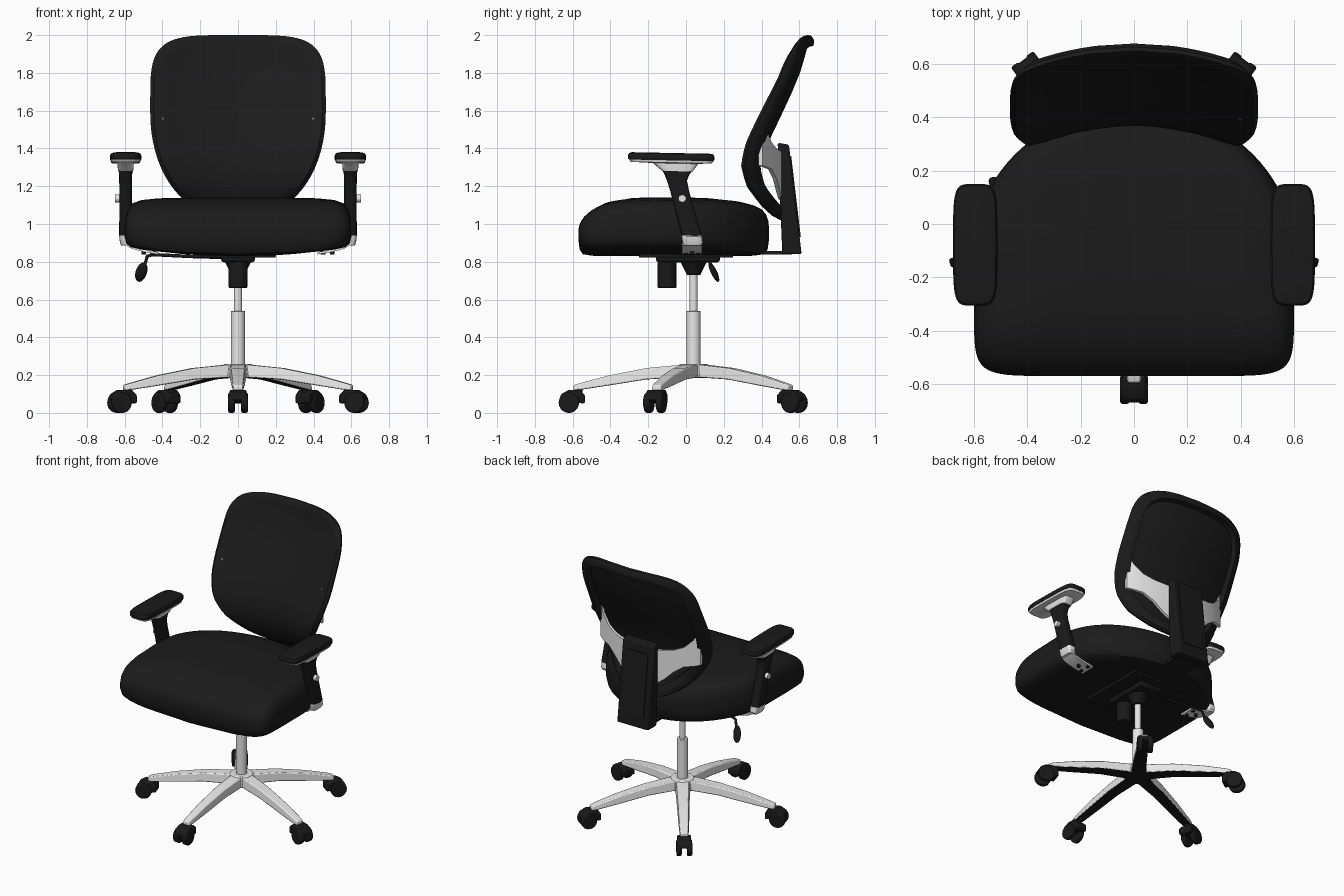
import bpy, bmesh
from math import cos, sin, pi, radians, copysign
from mathutils import Euler, Matrix, Vector

default_cube = bpy.data.objects.get("Cube")
if default_cube:
    bpy.data.objects.remove(default_cube, do_unlink=True)


def make_material(name, colour, roughness):
    material = bpy.data.materials.new(name)
    material.use_nodes = True
    material.diffuse_color = (*colour, 1)
    shader = material.node_tree.nodes["Principled BSDF"]
    shader.inputs["Base Color"].default_value = (*colour, 1)
    shader.inputs["Roughness"].default_value = roughness
    return material


fabric = make_material("black fabric", (.011, .011, .011), .9)
plastic = make_material("black plastic", (.01, .01, .01), .6)
silver = make_material("silver metal", (.8, .8, .8), .5)


def finish(name, bm, material, bevel=0, matrix=None, underside=None):
    """Clean the mesh, set smooth and sharp edges, and link the object."""
    bmesh.ops.remove_doubles(bm, verts=bm.verts, dist=.0002)
    bmesh.ops.recalc_face_normals(bm, faces=bm.faces)
    bm.normal_update()
    for face in bm.faces:
        face.smooth = True
        if underside and face.normal.z < -.6:
            face.material_index = 1
    for edge in bm.edges:
        edge.smooth = edge.calc_face_angle(0) < radians(38)
    mesh = bpy.data.meshes.new(name)
    bm.to_mesh(mesh)
    bm.free()
    mesh.materials.append(material)
    if underside:
        mesh.materials.append(underside)
    obj = bpy.data.objects.new(name, mesh)
    bpy.context.collection.objects.link(obj)
    if matrix:
        obj.matrix_world = matrix
    if bevel:
        modifier = obj.modifiers.new("Bevel", "BEVEL")
        modifier.width, modifier.segments = bevel, 2
        modifier.limit_method = "ANGLE"
    return obj


def loft(name, rings, material, **options):
    """Skin a list of equal rings and close both ends."""
    bm = bmesh.new()
    loops = [[bm.verts.new(p) for p in ring] for ring in rings]
    count = len(loops[0])
    for low, high in zip(loops, loops[1:]):
        for i in range(count):
            j = (i + 1) % count
            bm.faces.new((low[i], low[j], high[j], high[i]))
    bm.faces.new(loops[0])
    bm.faces.new(loops[-1])
    return finish(name, bm, material, **options)


def prism(name, profile, half_width, material, **options):
    """Extrude a (y, z) profile across x."""
    rings = [[(x, y, z) for y, z in profile] for x in (-half_width, half_width)]
    return loft(name, rings, material, **options)


def box(name, low, high, material, **options):
    (x0, y0, z0), (x1, y1, z1) = low, high
    rings = [[(x0, y0, z), (x1, y0, z), (x1, y1, z), (x0, y1, z)] for z in (z0, z1)]
    return loft(name, rings, material, **options)


def rod(name, start, end, r1, material, r2=None, **options):
    start, end = Vector(start), Vector(end)
    axis = end - start
    place = Matrix.Translation((start + end) / 2) @ axis.to_track_quat("Z", "Y").to_matrix().to_4x4()
    bm = bmesh.new()
    bmesh.ops.create_cone(bm, cap_ends=True, segments=32, radius1=r1,
                          radius2=r2 or r1, depth=axis.length, matrix=place)
    return finish(name, bm, material, **options)


def outline(n_low, n_high, count=72):
    """Unit superellipse with a different roundness in each half."""
    points = []
    for i in range(count):
        a = 2 * pi * i / count
        power = 2 / (n_high if sin(a) > 0 else n_low)
        points.append((copysign(abs(cos(a)) ** power, cos(a)),
                       copysign(abs(sin(a)) ** power, sin(a))))
    return points


def interpolate(table, t):
    for (a, u), (b, v) in zip(table, table[1:]):
        if t <= b:
            return u + (v - u) * max(0, (t - a) / (b - a))
    return table[-1][1]


# Seat cushion: square front with a falling nose, round rear, raised side hems
seat_layers = [(0, .83), (.5, .83), (.85, .832), (.95, .84), (.985, .865), (1, .92), (1, .98),
               (.992, 1.04), (.97, 1.082), (.93, 1.11), (.85, 1.127), (.7, 1.136), (.4, 1.14), (0, 1.14)]


def seat_point(u, v, s, z):
    u, v = u * s, v * s
    top, bottom = max(0, z - .95) / .19, max(0, .95 - z) / .11
    drop = .05 * v ** 3 if v > 0 else .11 * v ** 4
    return u * .6, -.1 + v * (.54 if v > 0 else .47), z - drop * top + .042 * u * u * bottom


seat_shape = outline(10, 2, 96)
loft("seat_cushion", [[seat_point(u, v, s, z) for u, v in seat_shape] for s, z in seat_layers], fabric)

# Backrest: curved shell with a raised rim behind and a thin panel
lean = [(1.02, .35), (1.09, .302), (1.2, .254), (1.31, .25), (1.42, .288),
        (1.58, .372), (1.77, .47), (1.93, .527), (2, .535)]


def back_point(u, v, s, depth):
    x, z = u * .465 * s, 1.6 + v * s * (.4 if v > 0 else .58)
    fade = 1 - .45 * max(0, (z - 1.5) / .5)
    curve_depth = .115 - .02 * max(0, min(1, (z - 1.3) / .7))
    return x, interpolate(lean, z) + curve_depth * (1 - (x / .465) ** 2) + depth * fade, z


back_layers = [(0, 0), (.2, 0), (.4, 0), (.6, 0), (.75, 0), (.88, 0), (.96, .008), (1, .035),
               (.99, .062), (.94, .085), (.86, .085), (.84, .03), (.7, .03), (.5, .03), (.25, .03), (0, .03)]
back_shape = outline(2.15, 4.5)
loft("backrest", [[back_point(u, v, s, d) for u, v in back_shape] for s, d in back_layers], fabric)

# Rear spine with raised cover plate, and bar under the seat
prism("back_spine", [(.485, 1.43), (.545, 1.42), (.612, .84), (.51, .84)], .125, plastic, bevel=.01)
prism("spine_cover", [(.54, 1.36), (.557, 1.36), (.608, .93), (.59, .93)], .085, fabric)
box("back_bar", (-.09, .15, .838), (.09, .56, .856), plastic)

# Lumbar wings joining spine and rim
wing = [(.4, .385, 1.31, 1.57), (.36, .41, 1.3, 1.49), (.3, .435, 1.29, 1.43),
        (.23, .46, 1.24, 1.4), (.17, .475, 1.18, 1.39), (.1, .49, 1.13, 1.38)]
for side, label in ((1, "left"), (-1, "right")):
    loft(label + "_lumbar_wing",
         [[(side * x, y, low), (side * x, y + .02, low), (side * x, y + .02, high), (side * x, y, high)]
          for x, y, low, high in wing], silver)

# Armrests
arm_shape = outline(5, 5, 40)
post_shape = outline(4, 4, 32)


def arm_loft(name, side, layers, shape, material, tilt=0):
    rings = [[(side * (.595 + u * hx), cy + v * hy, z - tilt * (cy + v * hy + .08)) for u, v in shape]
             for z, cy, hx, hy in layers]
    return loft(name, rings, material)


for side, label in ((1, "left"), (-1, "right")):
    arm_loft(label + "_arm_pad", side,
             [(1.337, -.078, .08, .224), (1.343, -.078, .083, .228), (1.362, -.078, .083, .228),
              (1.372, -.078, .077, .222), (1.376, -.078, .065, .21)], arm_shape, plastic, .02)
    arm_loft(label + "_arm_tray", side,
             [(1.28, -.045, .04, .08), (1.3, -.05, .042, .1), (1.321, -.055, .043, .12),
              (1.325, -.078, .076, .215), (1.338, -.078, .08, .224)], arm_shape, silver, .02)
    arm_loft(label + "_arm_post", side,
             [(.935, .032, .034, .052), (1.18, -.035, .033, .05), (1.23, -.048, .034, .053),
              (1.26, -.048, .035, .065), (1.285, -.045, .036, .08)], post_shape, plastic)
    arm_loft(label + "_arm_cuff", side,
             [(.885, .036, .022, .045), (.9, .036, .03, .054), (.938, .03, .034, .054)], post_shape, silver)
    loft(label + "_arm_bracket",
         [[(side * x, -.02, z), (side * x, .085, z), (side * x, .085, z + .012), (side * x, -.02, z + .012)]
          for x, z in ((.6, .89), (.56, .868), (.5, .852), (.42, .839))], silver)
    # Dark screw heads on the bracket
    for x, y in ((.45, 0), (.45, .065), (.5, .032)):
        rod(label + "_bracket_screw", (side * x, y, .838), (side * x, y, .856), .012, plastic)
    rod(label + "_arm_bolt", (side * .6, -.02, 1.135), (side * .65, -.02, 1.135), .02, silver)

# Tilt mechanism, tension knob and gas column
box("seat_pan", (-.2, -.25, .822), (.2, .25, .85), plastic, bevel=.006)
box("tilt_mechanism", (-.09, -.16, .797), (.09, .18, .84), plastic, bevel=.015)
rod("tension_knob", (0, -.1, .66), (0, -.1, .8), .05, plastic, bevel=.008)
rod("column_socket", (0, .04, .73), (0, .04, .8), .035, plastic, r2=.07)
rod("column_piston", (0, .04, .5), (0, .04, .76), .021, silver)
rod("column_sleeve", (0, .04, .22), (0, .04, .54), .037, silver, bevel=.004)

# Height lever
curve = bpy.data.curves.new("height_lever", "CURVE")
curve.dimensions = "3D"
curve.bevel_depth = .009
path = [(-.05, .1, .822), (-.25, .1, .828), (-.45, .11, .838), (-.48, .12, .83), (-.495, .13, .78)]
spline = curve.splines.new("POLY")
spline.points.add(len(path) - 1)
for point, place in zip(spline.points, path):
    point.co = (*place, 1)
curve.materials.append(plastic)
bpy.context.collection.objects.link(bpy.data.objects.new("height_lever", curve))
bm = bmesh.new()
bmesh.ops.create_uvsphere(bm, u_segments=20, v_segments=12, radius=1, matrix=Matrix.LocRotScale(
    Vector((-.512, .148, .745)), Euler((radians(25), radians(18), 0)), Vector((.03, .016, .058))))
finish("lever_paddle", bm, plastic)

# Five-star base with twin-wheel casters, dark underneath
rod("base_hub", (0, .04, .185), (0, .04, .26), .09, silver, r2=.075, bevel=.006, underside=plastic)
leg_sections = [(.03, .19, .258, .05), (.25, .177, .237, .043), (.45, .145, .198, .037),
                (.6, .122, .158, .031), (.635, .12, .147, .026)]
hood = [(.575, .05), (.575, .095), (.605, .122), (.66, .122), (.7, .1), (.712, .07), (.66, .055)]
for k in range(5):
    spin = Matrix.Translation((0, .04, 0)) @ Matrix.Rotation(k * 2 * pi / 5, 4, "Z")
    tag = f"_{k + 1}"
    loft("base_leg" + tag,
         [[(-w, -r, low), (w, -r, low), (w * .85, -r, high), (-w * .85, -r, high)]
          for r, low, high, w in leg_sections], silver, bevel=.006, matrix=spin, underside=plastic)
    prism("caster_hood" + tag, [(-r, z) for r, z in hood], .045, plastic, bevel=.008, matrix=spin)
    rod("caster_stem" + tag, (0, -.605, .1), (0, -.605, .135), .018, plastic, matrix=spin)
    for side, label in ((1, "left"), (-1, "right")):
        rod(f"caster_{label}_wheel" + tag, (side * .017, -.66, .054), (side * .052, -.66, .054),
            .054, plastic, bevel=.008, matrix=spin)
